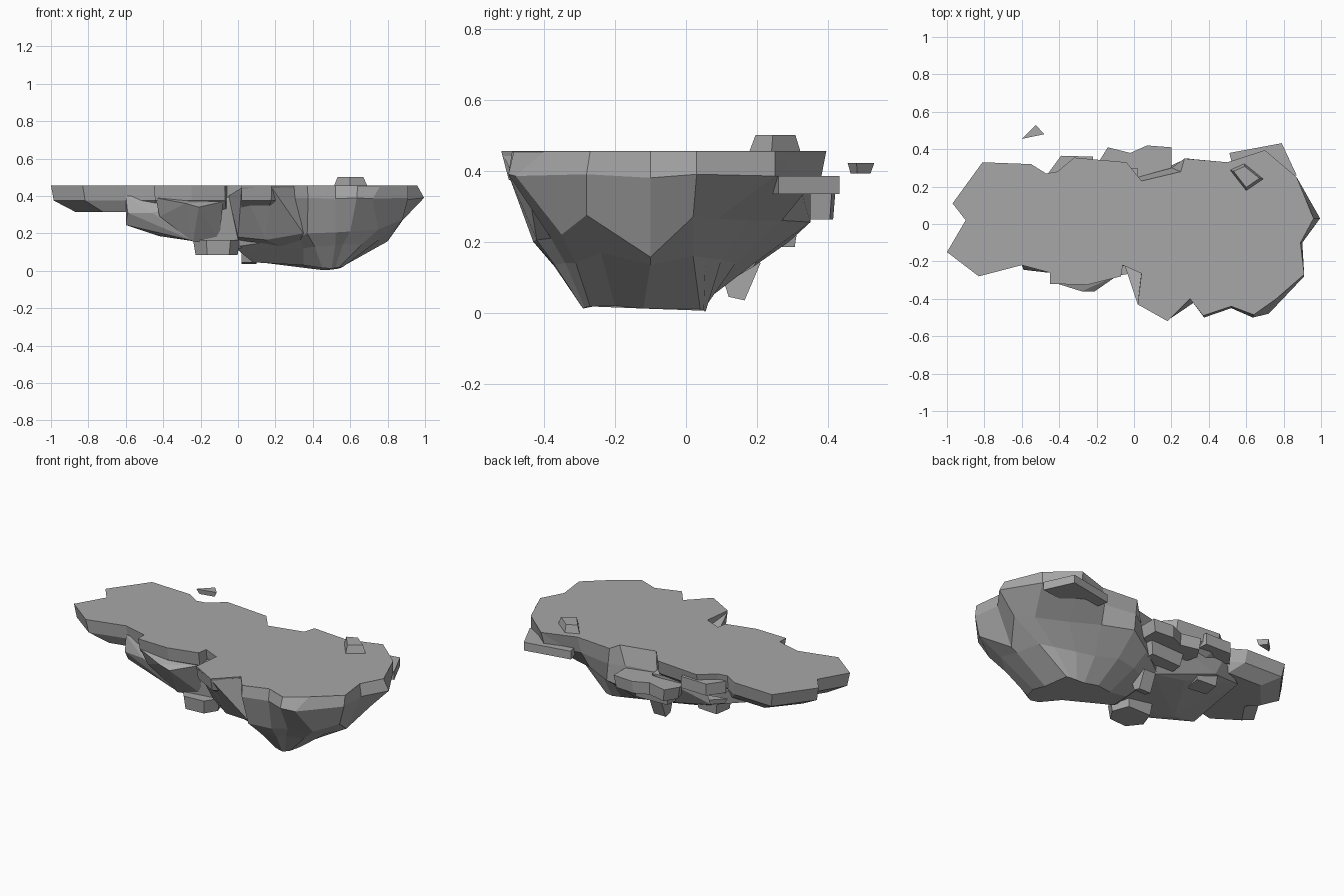
import bpy
import bmesh
from mathutils import Vector

default_cube = bpy.data.objects.get("Cube")
if default_cube:
    bpy.data.objects.remove(default_cube, do_unlink=True)

TOP = .455

# One grey stone colour for everything
stone = bpy.data.materials.new("grey_stone")
stone.use_nodes = True
stone.diffuse_color = (.39, .39, .39, 1)
shader = stone.node_tree.nodes["Principled BSDF"]
shader.inputs["Base Color"].default_value = stone.diffuse_color
shader.inputs["Roughness"].default_value = 1


def finish(name, bm):
    """Turn a bmesh into a flat shaded stone object."""
    bmesh.ops.recalc_face_normals(bm, faces=bm.faces)
    mesh = bpy.data.meshes.new(name)
    bm.to_mesh(mesh)
    bm.free()
    mesh.materials.append(stone)
    obj = bpy.data.objects.new(name, mesh)
    bpy.context.collection.objects.link(obj)
    return obj


def loft(name, rings):
    """Join matching rings of points, closing both ends with a flat face."""
    bm = bmesh.new()
    loops = [[bm.verts.new(p) for p in ring] for ring in rings]
    count = len(loops[0])
    for upper, lower in zip(loops, loops[1:]):
        for i in range(count):
            j = (i + 1) % count
            bm.faces.new((upper[i], upper[j], lower[j], lower[i]))
    bm.faces.new(loops[0])
    bm.faces.new(loops[-1])
    return finish(name, bm)


def block(name, outline, bottom, top, taper_top=1, taper_bottom=1):
    """Upright prism over an outline, each end scaled about the middle."""
    points = [Vector(p) for p in outline]
    middle = sum(points, Vector((0, 0))) / len(points)

    def ring(scale, z):
        return [(middle + (p - middle) * scale).to_3d() + Vector((0, 0, z))
                for p in points]

    return loft(name, [ring(taper_top, top), ring(taper_bottom, bottom)])


def rock(name, points):
    """Faceted boulder wrapped tightly round a few corner points."""
    bm = bmesh.new()
    verts = [bm.verts.new(p) for p in points]
    hull = bmesh.ops.convex_hull(bm, input=verts)
    loose = {e for e in hull["geom_interior"] + hull["geom_unused"]
             if isinstance(e, bmesh.types.BMVert)}
    bmesh.ops.delete(bm, geom=list(loose), context="VERTS")
    bmesh.ops.dissolve_limit(bm, angle_limit=.05, verts=bm.verts, edges=bm.edges)
    return finish(name, bm)


# Flat ground slab with a ragged rim and a bevelled underside
rim = [
    (-1, -.15), (-.83, -.28), (-.6, -.22), (-.45, -.26), (-.45, -.32),
    (-.25, -.325), (-.07, -.28), (-.06, -.22), (.04, -.265), (.02, -.43),
    (.18, -.52), (.3, -.4), (.37, -.49), (.52, -.44), (.64, -.485),
    (.76, -.4), (.91, -.27), (.89, -.1), (.96, .03), (.87, .25),
    (.7, .395), (.5, .33), (.27, .35), (.25, .28), (.04, .23),
    (-.04, .33), (-.32, .355), (-.41, .28), (-.47, .27), (-.55, .32),
    (-.81, .33), (-.97, .11), (-.9, .02),
]
slab_rings = [
    [(x, y, TOP) for x, y in rim],
    [(x * .985, y * .96, .375) for x, y in rim],
    [(x * .87, y * .75, .315) for x, y in rim],
]
loft("ground_slab", slab_rings)

# Deep main boulder, its wall following the rim of the wide end
wide_rim = rim[11:25] + [rim[8]]
shoulder = [
    (.3, -.4, .39), (.375, -.5, .39), (.52, -.45, .385), (.635, -.5, .39),
    (.72, -.48, .385), (.91, -.28, .39), (.9, -.1, .38), (.995, .03, .39),
    (.87, .25, .385), (.7, .36, .37), (.48, .32, .36), (.28, .35, .36),
    (.2, .3, .35), (.02, .25, .34), (.04, -.25, .39),
]
waist = [
    (.33, -.34, .18), (.37, -.43, .2), (.52, -.42, .205), (.6, -.38, .21),
    (.75, -.35, .22), (.88, -.28, .275), (.8, -.1, .157), (.88, .02, .27),
    (.79, .09, .265), (.62, .18, .26), (.46, .27, .26), (.29, .35, .255),
    (.15, .29, .2), (0, .2, .15), (0, -.19, .13),
]
belly = [
    (.35, -.29, .12), (.41, -.37, .13), (.52, -.37, .135), (.56, -.34, .14),
    (.66, -.31, .14), (.76, -.24, .17), (.76, -.1, .135), (.7, .02, .16),
    (.62, .055, .155), (.5, .1, .15), (.4, .14, .14), (.28, .2, .145),
    (.16, .19, .13), (.02, .14, .115), (0, -.15, .11),
]
keel = [
    (.35, -.2, .03), (.45, -.28, .015), (.5, -.29, .012), (.52, -.285, .015),
    (.54, -.27, .018), (.56, -.2, .02), (.54, -.12, .012), (.52, .04, .01),
    (.5, .05, .006), (.46, .055, .003), (.4, .05, .01), (.3, .05, .03),
    (.2, .03, .035), (.08, .03, .05), (.08, -.08, .045),
]
loft("main_boulder",
     [[(x, y, TOP - .002) for x, y in wide_rim], shoulder, waist, belly, keel])

# Sharp spur on the front edge
rock("front_spur", [
    (.02, -.43, TOP - .01), (.18, -.515, TOP - .01), (.3, -.4, TOP - .01),
    (-.05, -.22, .4), (0, -.24, .18), (.15, -.33, .165), (.35, -.4, .2),
    (0, -.15, .15), (.3, -.2, .4), (.3, -.2, .1),
])

# Shallower boulder under the narrow end
rock("narrow_boulder", [
    (-.6, -.22, .4), (-.59, -.245, .31), (-.46, -.26, .31),
    (-.6, -.2, .245), (-.58, .2, .3), (-.42, -.15, .185),
    (-.42, .27, .37), (-.36, .27, .25), (-.24, -.24, .16), (-.2, .2, .18),
    (.02, .2, .14), (.02, -.19, .12), (.02, .3, .35), (0, -.22, .39),
])

# Bulge below the front rim
rock("front_bulge", [
    (-.44, -.31, .39), (-.08, -.27, .37), (-.28, -.36, .36), (-.21, -.36, .34),
    (-.24, -.24, .155), (-.1, -.2, .16), (-.42, -.27, .29), (-.2, -.1, .3),
])

# Ledges sticking out of the back
block("back_ledge", [
    (-.19, .33), (-.15, .2), (.2, .2), (.2, .41), (.07, .42),
    (-.02, .38), (-.14, .41)], .262, .335, taper_bottom=.93)
block("back_lower_ledge", [
    (-.12, .14), (.16, .14), (.14, .32), (-.1, .31)],
    .185, .28, taper_bottom=.85)
block("back_narrow_ledge", [
    (-.46, .27), (-.2, .2), (-.22, .36), (-.39, .365)], .35, .42)
block("back_narrow_step", [
    (-.41, .14), (-.26, .12), (-.24, .25), (-.39, .26)],
    .19, .28, taper_bottom=.85)
block("back_wide_ledge", [
    (.55, .22), (.87, .26), (.79, .432), (.51, .38)], .335, .385)

# Stones hanging from the underside
block("front_hanging_stone", [
    (-.24, -.19), (-.17, -.28), (-.04, -.27), (.01, -.19),
    (-.03, -.08), (-.2, -.08)], .085, .165, taper_bottom=.9)
rock("back_hanging_stone", [
    (x, y, z) for x in (.02, .1)
    for y, z in ((.1, .11), (.12, .045), (.165, .035), (.21, .14), (.15, .17))
])

# Loose stone on top and a small floating chip
block("top_stone", [
    (.51, .29), (.6, .175), (.695, .24), (.59, .325)],
    TOP - .01, .5, taper_top=.75)
block("floating_chip", [
    (-.6, .455), (-.48, .48), (-.525, .53)], .392, .422, taper_bottom=.75)
